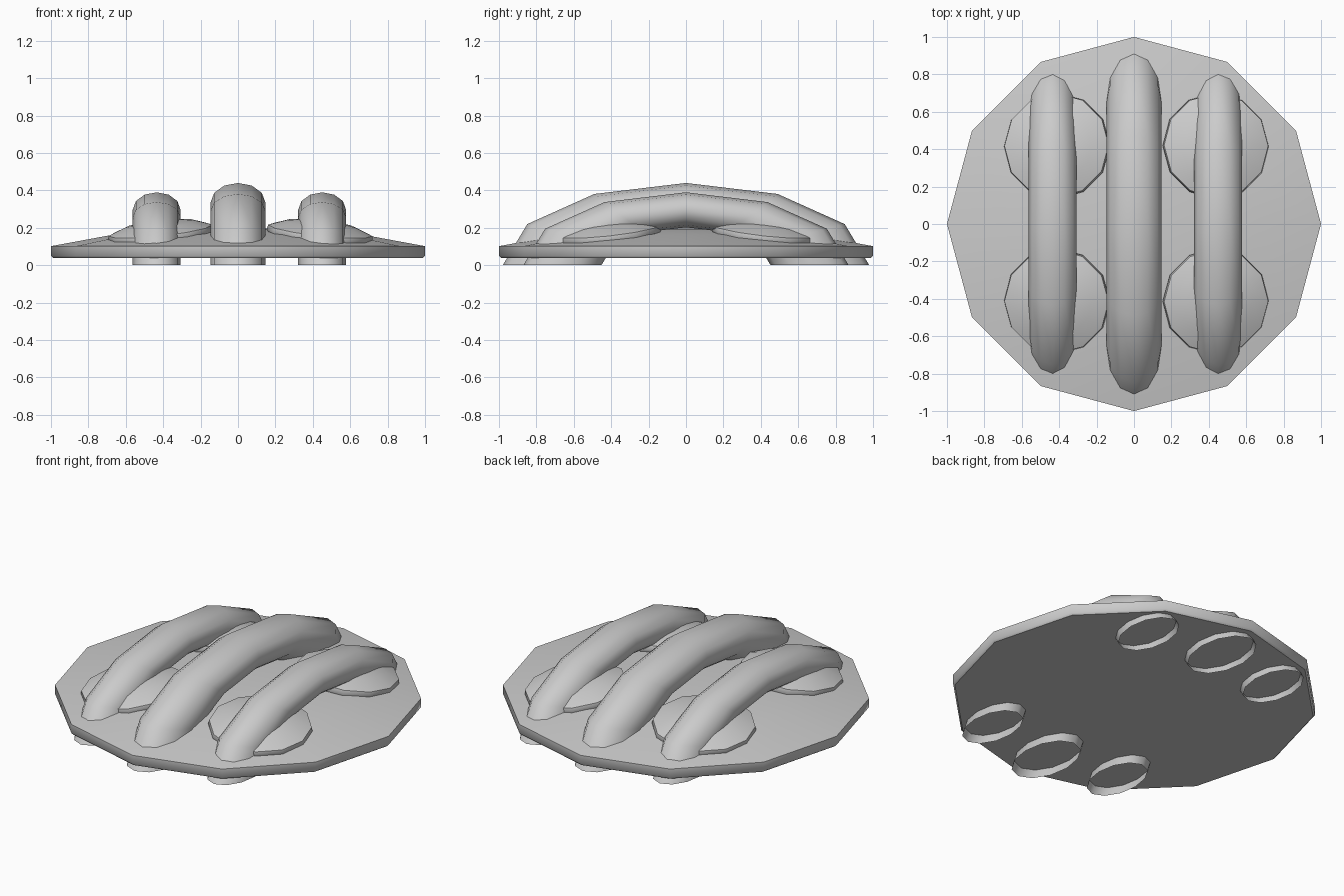
import bpy, bmesh
from math import sin, cos, tau, pi
from mathutils import Vector

if "Cube" in bpy.data.objects:
    bpy.data.objects.remove(bpy.data.objects["Cube"])


def make_object(name, bm, location=(0, 0, 0)):
    bmesh.ops.recalc_face_normals(bm, faces=bm.faces)
    mesh = bpy.data.meshes.new(name)
    bm.to_mesh(mesh)
    bm.free()
    obj = bpy.data.objects.new(name, mesh)
    bpy.context.collection.objects.link(obj)
    obj.location = location
    bpy.ops.object.select_all(action='DESELECT')
    obj.select_set(True)
    bpy.context.view_layer.objects.active = obj
    bpy.ops.object.shade_smooth_by_angle(angle=0.8)
    return obj


def domed_disc(name, profile, location=(0, 0, 0)):
    """Twelve-sided disc from (radius, z) rings, flat below, pointed dome above."""
    bm = bmesh.new()
    rings = [[bm.verts.new((r * cos(tau * i / 12), r * sin(tau * i / 12), z))
              for i in range(12)] for r, z in profile[:-1]]
    bm.faces.new(rings[0])
    for a, b in zip(rings, rings[1:]):
        for i in range(12):
            j = (i + 1) % 12
            bm.faces.new((a[i], a[j], b[j], b[i]))
    tip = bm.verts.new((0, 0, profile[-1][1]))
    for i in range(12):
        bm.faces.new((rings[-1][i], rings[-1][(i + 1) % 12], tip))
    return make_object(name, bm, location)


def arched_tube(name, x, outer_y, outer_z, half_width):
    """Half torus, squashed, open at both feet."""
    bm = bmesh.new()
    rings = []
    for s in range(7):
        a = pi * s / 6
        ring = []
        for i in range(12):
            b = tau * i / 12
            k = 0.76 + 0.24 * cos(b)
            ring.append(bm.verts.new((half_width * sin(b),
                                      outer_y * k * cos(a),
                                      max(0, outer_z * k * sin(a)))))
        rings.append(ring)
    for p, q in zip(rings, rings[1:]):
        for i in range(12):
            j = (i + 1) % 12
            bm.faces.new((p[i], p[j], q[j], q[i]))
    return make_object(name, bm, (x, 0, 0))


# Base plate
domed_disc("base_plate", [(0.99, 0.04), (1, 0.05), (1, 0.102), (0.67, 0.163),
                          (0.34, 0.19), (0, 0.203)])

# Three arched bars
arched_tube("middle_bar", 0, 0.98, 0.44, 0.147)
arched_tube("left_bar", -0.435, 0.87, 0.39, 0.128)
arched_tube("right_bar", 0.45, 0.87, 0.39, 0.128)

# Four small domed pads leaning outwards with the plate
pad = [(0.275, 0), (0.285, 0.015), (0.28, 0.04), (0.19, 0.073), (0.09, 0.09), (0, 0.095)]
for x, side in ((-0.41, "left"), (0.435, "right")):
    for y, end in ((-0.41, "front"), (0.415, "back")):
        obj = domed_disc(f"{end}_{side}_pad", pad, (x, y, 0.147))
        normal = Vector((0.11 if x > 0 else -0.11, 0.11 if y > 0 else -0.11, 1))
        obj.rotation_mode = 'QUATERNION'
        obj.rotation_quaternion = Vector((0, 0, 1)).rotation_difference(normal)
